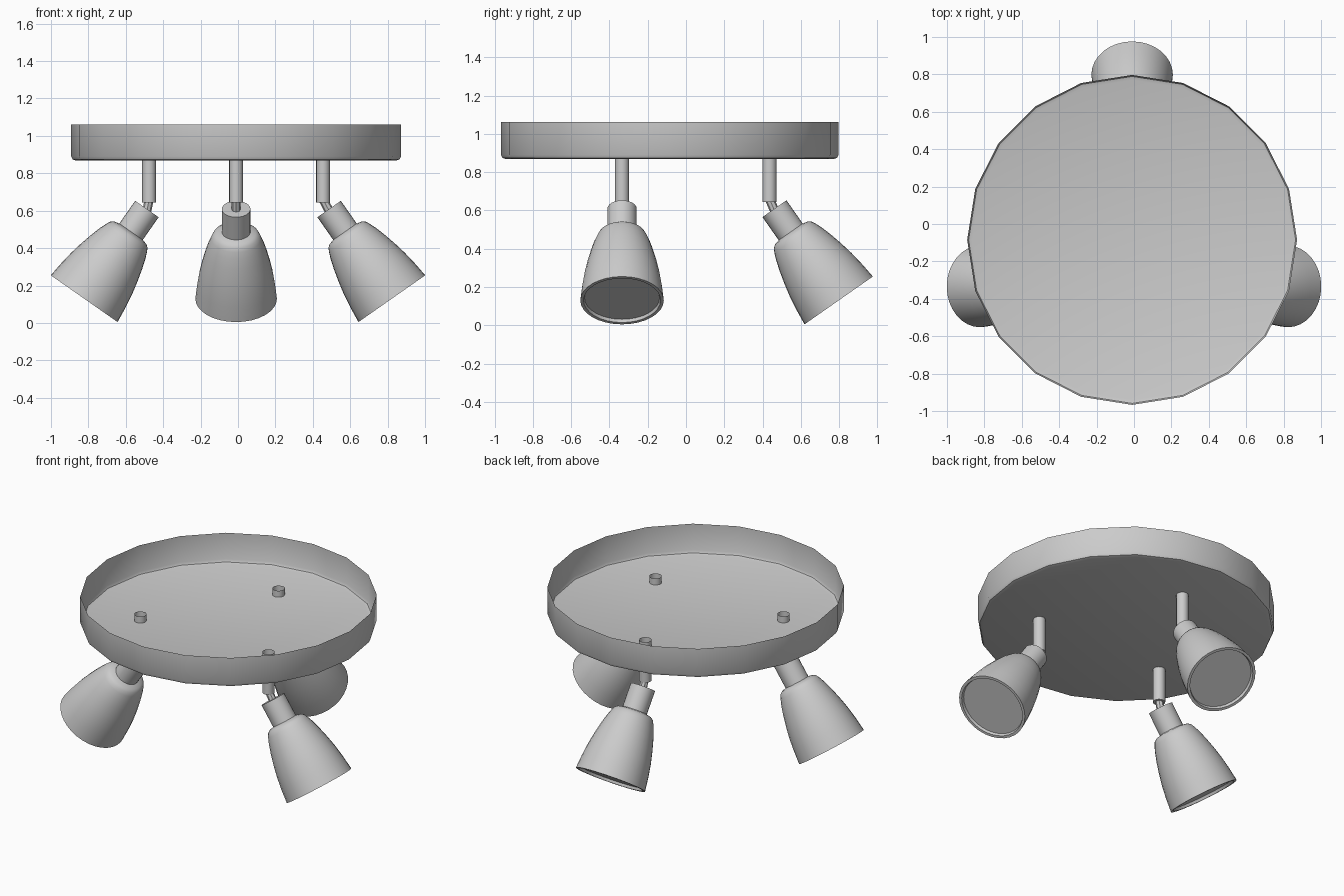
import bpy, bmesh, math
from mathutils import Matrix, Vector

if "Cube" in bpy.data.objects:
    bpy.data.objects.remove(bpy.data.objects["Cube"])


def lathe(name, profile, segments, matrix=Matrix.Identity(4), sharp=35):
    """Revolve (radius, height) points around local z; a radius of 0 closes the end."""
    bm = bmesh.new()
    rings = []
    for r, z in profile:
        if r == 0:
            rings.append([bm.verts.new((0, 0, z))] * segments)
        else:
            angles = [2 * math.pi * i / segments for i in range(segments)]
            rings.append([bm.verts.new((r * math.cos(a), r * math.sin(a), z)) for a in angles])
    for lower, upper in zip(rings, rings[1:]):
        for i in range(segments):
            j = (i + 1) % segments
            corners = dict.fromkeys((lower[i], lower[j], upper[j], upper[i]))
            bm.faces.new(list(corners))
    bmesh.ops.recalc_face_normals(bm, faces=bm.faces)
    bm.transform(matrix)
    mesh = bpy.data.meshes.new(name)
    bm.to_mesh(mesh)
    bm.free()
    obj = bpy.data.objects.new(name, mesh)
    bpy.context.collection.objects.link(obj)
    bpy.ops.object.select_all(action='DESELECT')
    obj.select_set(True)
    bpy.context.view_layer.objects.active = obj
    bpy.ops.object.shade_smooth_by_angle(angle=math.radians(sharp))
    return obj


# Ceiling plate: thin open pan with a rounded lower edge
PAN = [(0, 0.868), (0.855, 0.868), (0.874, 0.874), (0.882, 0.89), (0.882, 1.062)]
lathe("ceiling_plate", PAN, 20, Matrix.Translation((-0.01, -0.085, 0)))

# Profiles along the spotlight axis, starting at the top of the socket
SOCKET = [(0, 0), (0.0765, 0), (0.0765, 0.165)]
SHADE = [(0.0765, 0.148), (0.105, 0.155), (0.122, 0.168), (0.133, 0.19), (0.147, 0.225),
         (0.164, 0.28), (0.182, 0.35), (0.197, 0.42), (0.209, 0.50), (0.218, 0.585),
         (0.201, 0.585), (0.196, 0.568), (0, 0.568)]
POST = [(0, 0.645), (0.037, 0.645), (0.037, 0.91)]
TILT = math.radians(35)


def spotlight(label, post_xy, socket_xy, heading):
    """Post, joint arm, socket and shade, leaning outwards towards the heading."""
    lathe(label + "_post", POST, 16, Matrix.Translation((*post_xy, 0)))
    turn = Matrix.Rotation(heading, 4, 'Z') @ Matrix.Rotation(math.pi - TILT, 4, 'Y')
    place = Matrix.Translation((*socket_xy, 0.609)) @ turn
    lathe(label + "_socket", SOCKET, 24, place)
    lathe(label + "_shade", SHADE, 32, place)
    # Joint arm between post and socket
    start, end = Vector((*post_xy, 0.66)), Vector((*socket_xy, 0.60))
    axis = end - start
    arm = Matrix.Translation(start) @ axis.to_track_quat('Z', 'Y').to_matrix().to_4x4()
    lathe(label + "_joint", [(0, 0), (0.024, 0), (0.024, axis.length), (0, axis.length)], 8, arm)


spotlight("right_spot", (0.455, -0.334), (0.487, -0.334), 0)
spotlight("left_spot", (-0.475, -0.334), (-0.487, -0.334), math.pi)
spotlight("back_spot", (-0.01, 0.436), (-0.01, 0.462), math.pi / 2)
